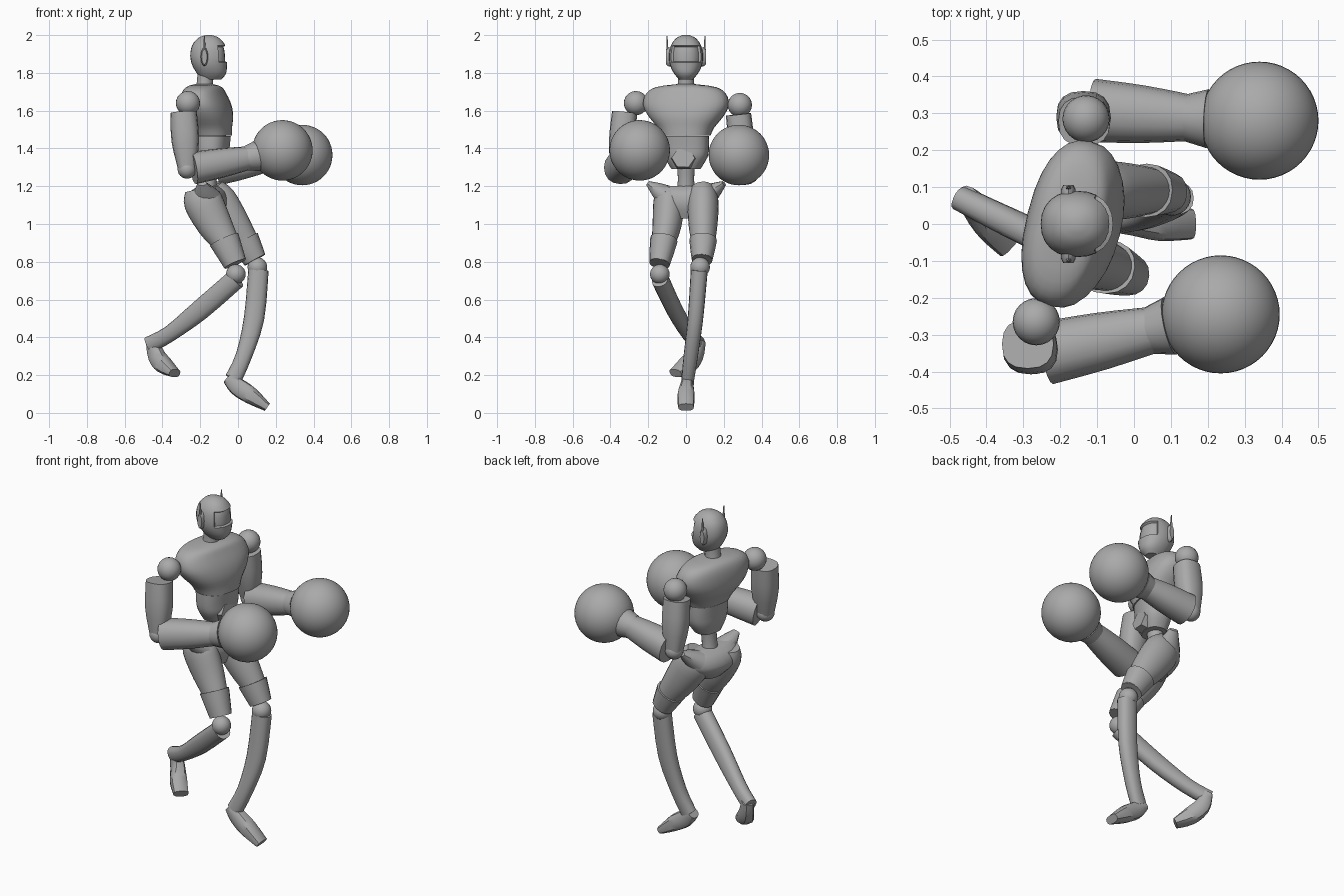
import bpy, bmesh
from math import sin, cos, pi, copysign
from mathutils import Vector

cube = bpy.data.objects.get("Cube")
if cube:
    bpy.data.objects.remove(cube, do_unlink=True)

grey = bpy.data.materials.new("plain grey")
grey.use_nodes = True
grey.diffuse_color = (0.4, 0.4, 0.4, 1)
grey.node_tree.nodes["Principled BSDF"].inputs["Base Color"].default_value = grey.diffuse_color

UP = Vector((0, 0, 1))
SIDE = Vector((0, 1, 0))
FORWARD = Vector((1, 0, 0))
TWIST = Vector((0.24, 0.97, 0))
parts = []


def finish(name, bm):
    mesh = bpy.data.meshes.new(name)
    bm.to_mesh(mesh)
    bm.free()
    mesh.materials.append(grey)
    ob = bpy.data.objects.new(name, mesh)
    bpy.context.collection.objects.link(ob)
    parts.append(ob)


def smooth_rows(rows, steps):
    # Catmull-Rom curve through the rows
    out = []
    last = len(rows) - 1
    for i in range(last):
        a, b, c, d = (rows[min(max(j, 0), last)] for j in range(i - 1, i + 3))
        for k in range(steps):
            t = k / steps
            out.append(b + (c - a) * (t / 2) + (a * 2 - b * 5 + c * 4 - d) * (t * t / 2)
                       + (b * 3 - a - c * 3 + d) * (t ** 3 / 2))
    return out + [rows[last]]


def tube(name, path, widths, side=SIDE, axis=None, n=20, power=1.0, steps=3, edit=None):
    # Rounded sections along a path; each width is (along side, across side)
    rows = smooth_rows([Vector((*p, *w)) for p, w in zip(path, widths)], steps)
    pts = [Vector(r[:3]) for r in rows]
    bm = bmesh.new()
    rings = []
    for i, (p, r) in enumerate(zip(pts, rows)):
        along = axis or (pts[min(i + 1, len(pts) - 1)] - pts[max(i - 1, 0)]).normalized()
        s = (side - along * side.dot(along)).normalized()
        o = along.cross(s)
        ring = []
        for k in range(n):
            c, q = cos(2 * pi * k / n), sin(2 * pi * k / n)
            c, q = copysign(abs(c) ** power, c), copysign(abs(q) ** power, q)
            ring.append(bm.verts.new(p + s * (c * r[3]) + o * (q * r[4])))
        rings.append(ring)
    for a, b in zip(rings, rings[1:]):
        for k in range(n):
            bm.faces.new((a[k], a[(k + 1) % n], b[(k + 1) % n], b[k]))
    bm.faces.new(rings[0])
    bm.faces.new(rings[-1])
    bmesh.ops.recalc_face_normals(bm, faces=bm.faces)
    if edit:
        edit(bm)
    finish(name, bm)


def limb(name, start, end, widths, **options):
    # Straight tube with evenly spaced sections
    start, end = Vector(start), Vector(end)
    path = [start.lerp(end, i / (len(widths) - 1)) for i in range(len(widths))]
    tube(name, path, widths, **options)


def stack(name, rows, **options):
    # Level sections on the middle plane: x, z, half-width, half-depth
    tube(name, [(x, 0, z) for x, z, w, d in rows], [(w, d) for x, z, w, d in rows],
         axis=UP, **options)


def ball(name, centre, r, segments=24):
    bm = bmesh.new()
    bmesh.ops.create_uvsphere(bm, u_segments=segments, v_segments=segments // 2, radius=r)
    bmesh.ops.translate(bm, verts=bm.verts, vec=centre)
    finish(name, bm)


def sink_visor(bm):
    bm.normal_update()
    faces = [f for f in bm.faces
             if f.normal.x > 0.5 and 1.85 < f.calc_center_median().z < 1.945]
    bmesh.ops.inset_region(bm, faces=faces, thickness=0.004, depth=-0.012)


def arm(label, shoulder, sleeve_top, elbow, wrist, glove):
    elbow, wrist, glove = Vector(elbow), Vector(wrist), Vector(glove)
    reach = (glove - wrist).normalized()
    ball(label + "_shoulder", shoulder, .064)
    limb(label + "_upper_arm", sleeve_top, elbow, [(.067, .07), (.067, .073), (.045, .047)],
         n=16, power=.8)
    ball(label + "_elbow", elbow, .05)
    limb(label + "_forearm", elbow.lerp(wrist, .1), wrist, [(r, r) for r in (.086, .078, .062)],
         n=16, power=.9)
    limb(label + "_wrist_collar", wrist - reach * .02, wrist + reach * .04,
         [(r, r) for r in (.064, .08)], n=16, steps=1)
    ball(label + "_glove", glove, .16, 48)


def leg(label, thigh, shin, foot, foot_side):
    tube(label + "_thigh", thigh, [(.065, .08), (.082, .103), (.077, .093), (.063, .072), (.053, .06)],
         n=24)
    limb(label + "_knee_cuff", Vector(thigh[3]).lerp(Vector(thigh[4]), -.15), thigh[4],
         [(.073, .082), (.065, .072), (.055, .062)], n=16, power=.9)
    ball(label + "_knee", Vector(thigh[4]).lerp(Vector(shin[0]), .7), .052)
    tube(label + "_shin", shin, [(.045, .054), (.041, .054), (.038, .043), (.034, .045)],
         n=16, power=.85)
    tube(label + "_foot", foot, [(.033, .03), (.036, .047), (.046, .045), (.042, .023)],
         side=foot_side, n=12, power=.75)


# Head, visor, ears and antennae
stack("head", [(-.155, 2, .015, .015), (-.155, 1.985, .05, .055), (-.155, 1.945, .08, .088),
               (-.155, 1.89, .09, .098), (-.15, 1.84, .084, .092), (-.14, 1.795, .062, .076),
               (-.14, 1.765, .035, .05)], n=24, power=.9, edit=sink_visor)
for label, s in (("left", 1), ("right", -1)):
    limb(label + "_ear", (-.178, s * .08, 1.885), (-.178, s * .106, 1.885),
         [(.02, .05), (.02, .05), (.014, .04)], side=FORWARD, n=12, steps=1)
    limb(label + "_antenna", (-.178, s * .098, 1.91), (-.178, s * .1, 1.995),
         [(.006, .009), (.002, .003)], n=6, steps=1)
limb("neck", (-.18, 0, 1.69), (-.17, 0, 1.81), [(.05, .048), (.043, .043), (.043, .043)])

# Torso, twisted so that the left shoulder leads
stack("chest", [(-.18, 1.74, .05, .05), (-.18, 1.725, .16, .085), (-.18, 1.69, .215, .105),
                (-.17, 1.63, .23, .122), (-.16, 1.57, .2, .125), (-.145, 1.51, .15, .108),
                (-.135, 1.468, .13, .098)], side=TWIST, n=28, power=.85)
stack("abdomen", [(-.135, 1.465, .122, .092), (-.135, 1.4, .122, .085), (-.135, 1.35, .112, .08),
                  (-.14, 1.29, .075, .06)], side=TWIST, n=24, power=.8)
limb("belly_plate", (-.09, -.01, 1.345), (-.047, -.015, 1.35), [(.07, .062), (.062, .055)],
     side=TWIST, n=6, steps=1)
limb("spine", (-.145, 0, 1.33), (-.16, 0, 1.15), [(.05, .045), (.043, .04), (.05, .045)])

# Pelvis with flared hip tips
stack("pelvis", [(-.155, 1.2, .165, .04), (-.16, 1.165, .17, .085), (-.165, 1.1, .15, .1),
                 (-.15, 1.03, .07, .06)], side=TWIST, n=24, power=.85)
for label, s in (("left", 1), ("right", -1)):
    limb(label + "_hip_tip", (-.155 + s * .015, s * .11, 1.15), (-.15 + s * .04, s * .2, 1.215),
         [(.06, .075), (.04, .05), (.014, .025)], side=UP, n=12)

# Bent arms with round gloves
arm("left", (-.13, .285, 1.63), (-.135, .278, 1.58), (-.14, .31, 1.285), (.16, .287, 1.34),
    (.34, .28, 1.365))
arm("right", (-.265, -.265, 1.64), (-.288, -.325, 1.59), (-.27, -.357, 1.29), (.06, -.285, 1.35),
    (.235, -.245, 1.39))

# Stepping legs: left in front, right trailing
leg("left",
    thigh=[(-.15, .085, 1.18), (-.11, .09, 1.12), (-.03, .09, 1), (.04, .09, .9), (.09, .085, .81)],
    shin=[(.108, .07, .755), (.085, .05, .5), (.03, .025, .3), (-.025, .01, .18)],
    foot=[(-.055, .01, .185), (-.005, .005, .14), (.07, 0, .09), (.155, 0, .03)],
    foot_side=SIDE)
leg("right",
    thigh=[(-.2, -.085, 1.18), (-.185, -.09, 1.12), (-.125, -.1, 1), (-.065, -.12, .9), (-.015, -.14, .79)],
    shin=[(-.01, -.138, .71), (-.2, -.06, .545), (-.36, .015, .42), (-.47, .07, .36)],
    foot=[(-.455, .07, .38), (-.43, .05, .3), (-.39, 0, .25), (-.335, -.055, .21)],
    foot_side=Vector((.5, .85, 0)))

# Smooth shading with sharp edges kept
bpy.ops.object.select_all(action="DESELECT")
for ob in parts:
    ob.select_set(True)
bpy.context.view_layer.objects.active = parts[0]
bpy.ops.object.shade_smooth_by_angle(angle=0.6)
